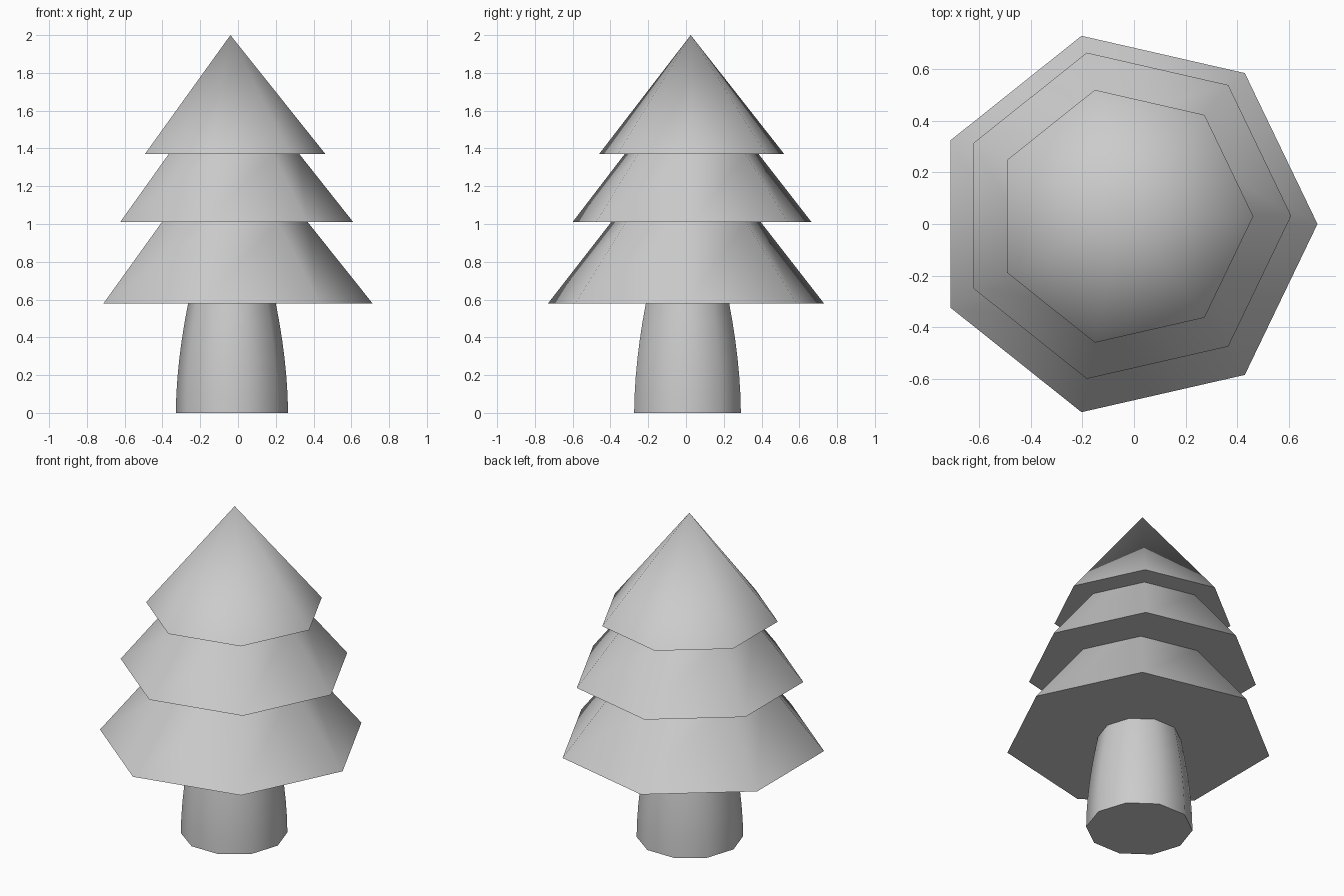
import bpy, bmesh, math

if "Cube" in bpy.data.objects:
    bpy.data.objects.remove(bpy.data.objects["Cube"])


def lathe(name, sides, rings, apex=None):
    """Skin a stack of (cx, cy, z, radius) polygons, with a base cap and a top."""
    bm = bmesh.new()
    loops = []
    for cx, cy, z, r in rings:
        loops.append([bm.verts.new((cx + r * math.cos(2 * math.pi * i / sides),
                                    cy + r * math.sin(2 * math.pi * i / sides), z))
                      for i in range(sides)])
    bm.faces.new(loops[0][::-1])
    for a, b in zip(loops, loops[1:]):
        for i in range(sides):
            j = (i + 1) % sides
            bm.faces.new((a[i], a[j], b[j], b[i]))
    if apex:
        tip = bm.verts.new(apex)
        for i in range(sides):
            bm.faces.new((loops[-1][i], loops[-1][(i + 1) % sides], tip))
    bmesh.ops.recalc_face_normals(bm, faces=bm.faces)
    mesh = bpy.data.meshes.new(name)
    bm.to_mesh(mesh)
    bm.free()
    obj = bpy.data.objects.new(name, mesh)
    bpy.context.collection.objects.link(obj)
    bpy.ops.object.select_all(action='DESELECT')
    obj.select_set(True)
    bpy.context.view_layer.objects.active = obj
    bpy.ops.object.shade_smooth_by_angle(angle=math.radians(60))
    return obj


# Trunk: ten sides, gently bowed inwards towards the top
H = 0.58
trunk_rings = [(-0.032, 0.008, H * t, 0.297 - 0.065 * t ** 1.8)
               for t in (i / 6 for i in range(7))]
lathe("trunk", 10, trunk_rings)

# Foliage: three seven-sided tiers, each overhanging the one below
foliage_rings = [
    (-0.037, 0.0, 0.58, 0.749), (-0.037, 0.0, 1.01, 0.406),
    (-0.039, 0.032, 1.01, 0.649), (-0.039, 0.030, 1.37, 0.364),
    (-0.040, 0.030, 1.37, 0.503),
]
lathe("foliage", 7, foliage_rings, apex=(-0.04, 0.025, 2.0))
